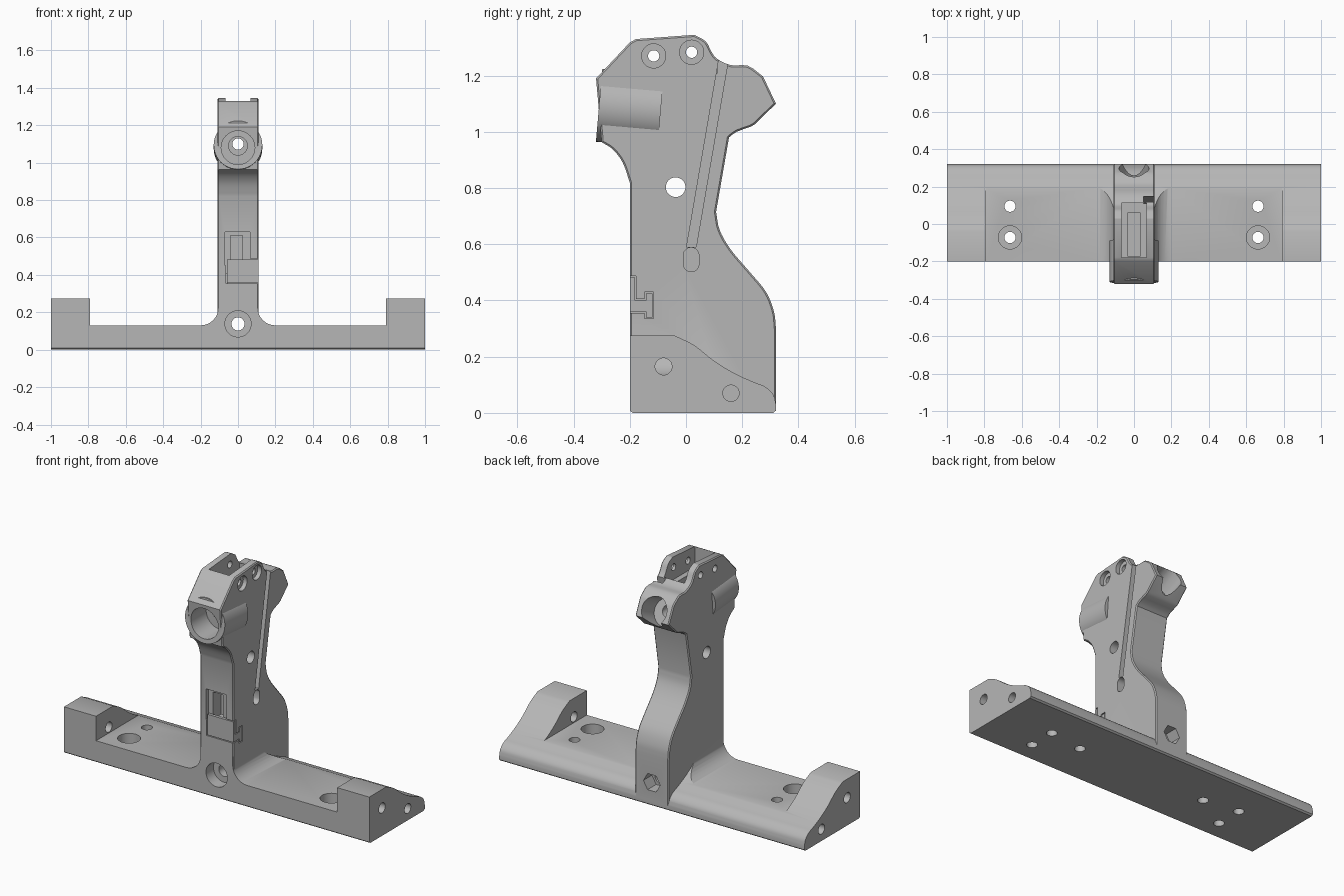
import bpy, bmesh, math
from mathutils import Matrix, Vector

cube = bpy.data.objects.get("Cube")
if cube:
    bpy.data.objects.remove(cube, do_unlink=True)

grey = bpy.data.materials.new("matte_grey")
grey.use_nodes = True
shade = (0.47, 0.47, 0.47, 1)
grey.diffuse_color = shade
grey.node_tree.nodes["Principled BSDF"].inputs["Base Color"].default_value = shade


def smooth(pts, steps=4):
    """Catmull-Rom curve through the given points."""
    p = [Vector(q) for q in pts]
    p = [2 * p[0] - p[1]] + p + [2 * p[-1] - p[-2]]
    out = []
    for a, b, c, d in zip(p, p[1:], p[2:], p[3:]):
        for i in range(steps):
            t = i / steps
            out.append((2 * b + (c - a) * t + (2 * a - 5 * b + 4 * c - d) * t * t
                        + (3 * b - a - 3 * c + d) * t ** 3) / 2)
    return [tuple(q) for q in out + [p[-2]]]


def circle(u, v, r, n=32):
    return [(u + r * math.cos(math.tau * i / n), v + r * math.sin(math.tau * i / n))
            for i in range(n)]


def rect(u0, u1, v0, v1):
    return [(u0, v0), (u1, v0), (u1, v1), (u0, v1)]


PLACE = {"x": lambda u, v, w: (w, u, v),
         "y": lambda u, v, w: (u, w, v),
         "z": lambda u, v, w: (u, v, w)}


def prism(name, pts, axis, lo, hi, rim=0):
    """Extrude a closed outline along an axis, with optional chamfered rims."""
    bm = bmesh.new()
    put = PLACE[axis]
    a, b = ([bm.verts.new(put(u, v, w)) for u, v in pts] for w in (lo, hi))
    caps = [bm.faces.new(a), bm.faces.new(b)]
    n = len(pts)
    for i in range(n):
        j = (i + 1) % n
        bm.faces.new((a[i], a[j], b[j], b[i]))
    bmesh.ops.recalc_face_normals(bm, faces=bm.faces)
    if rim:
        edges = list({e for f in caps for e in f.edges})
        bmesh.ops.bevel(bm, geom=edges, offset=rim, segments=1, affect='EDGES')
    me = bpy.data.meshes.new(name)
    bm.to_mesh(me)
    bm.free()
    me.materials.append(grey)
    ob = bpy.data.objects.new(name, me)
    bpy.context.collection.objects.link(ob)
    return ob


def combine(target, tool, op):
    mod = target.modifiers.new(op, 'BOOLEAN')
    mod.operation, mod.object, mod.solver = op, tool, 'EXACT'
    bpy.context.view_layer.objects.active = target
    bpy.ops.object.modifier_apply(modifier=mod.name)
    bpy.data.objects.remove(tool, do_unlink=True)


def cut(pts, axis, lo, hi):
    combine(body, prism("cutter", pts, axis, lo, hi), 'DIFFERENCE')


# Base bar with a swept back
slope = smooth([(-.04, .275), (.03, .24), (.1, .185), (.17, .142), (.24, .11),
                (.28, .094), (.31, .066), (.32, .03)])
body = prism("mount_body", [(-.2, .008), (-.2, .275)] + slope + [(.32, .008), (.31, 0), (-.19, 0)],
             "x", -1, 1)

# Pockets either side of the column, with filleted inner corners
for s in (-1, 1):
    R = .095
    fillet = [(s * (.2 - R * math.sin(t)), .13 + R - R * math.cos(t))
              for t in [math.pi / 2 * i / 8 for i in range(9)]]
    cut(fillet + [(s * .105, .5), (s * .79, .5), (s * .79, .13)], "y", -.5, .5)

# Column and head outline
outline = ([(-.2, .01)]
           + smooth([(-.2, .82), (-.225, .89), (-.26, .937), (-.3, .963)])
           + [(-.32, 1.19), (-.2, 1.318), (-.178, 1.33)]
           + smooth([(.03, 1.345), (.07, 1.322), (.09, 1.286), (.11, 1.26), (.16, 1.237),
                     (.22, 1.235), (.274, 1.197)], 3)
           + [(.32, 1.1), (.245, 1.027)]
           + smooth([(.23, 1.018), (.18, 1), (.153, .98)], 2)
           + smooth([(.107, .715), (.12, .65), (.16, .58), (.228, .5), (.285, .43),
                     (.313, .36), (.32, .3)])
           + [(.32, .01)])
combine(body, prism("column", outline, "x", -.11, .11, .006), 'UNION')

# Barrel bulge on the sides of the head
boss = prism("barrel", circle(0, 0, .13, 48), "y", -.22, 0)
boss.data.transform(Matrix.Translation((0, -.09, 1.075)) @ Matrix.Rotation(math.radians(-5), 4, 'X'))
combine(body, boss, 'UNION')

# Front bore, tilted rear bore and the passage between them
cut(circle(0, 1.08, .09), "y", -.5, -.17)
cut(circle(0, 1.09, .05), "y", -.2, -.06)
cut(circle(0, 1.1, .03), "y", -.1, .25)
rear = prism("cutter", circle(0, 0, .08), "y", -.13, .2)
rear.data.transform(Matrix.Translation((0, .297, 1.147)) @ Matrix.Rotation(math.radians(25), 4, 'X'))
combine(body, rear, 'DIFFERENCE')

# Slot between the ears with a narrower channel
cut(rect(-.067, .067, -.178, .112), "z", 1.21, 1.5)
cut(rect(-.035, .035, -.17, .06), "z", 1.18, 1.3)

# Ear pin holes and the column cross hole
for y, z in ((-.115, 1.27), (.02, 1.283)):
    cut(circle(y, z, .02), "x", -.3, .3)
    cut(circle(y, z, .043), "x", .085, .3)
cut(circle(-.037, .803, .035), "x", -.3, .3)

# Cable groove on one side, ending in a rounded pocket
cut([(.002, .59), (.036, .59), (.158, 1.3), (.124, 1.3)], "x", .05, .3)
pocket = [(.018 + .028 * math.cos(t), .545 + .015 * (1 if t < math.pi else -1) + .028 * math.sin(t))
          for t in [math.tau * (i + .5) / 24 for i in range(24)]]
cut(pocket, "x", .05, .3)

# Front window with a deeper inner recess
cut(rect(-.07, .065, .45, .63), "y", -.5, -.175)
cut(rect(-.04, .025, .45, .61), "y", -.5, -.1)


def key(g):
    """Stepped key section, shrunk by a clearance g."""
    return [(-.3 if g == 0 else -.2, .355 + g), (-.147 + g, .355 + g), (-.147 + g, .335 + g),
            (-.115 - g, .335 + g), (-.115 - g, .43 - g), (-.147 + g, .43 - g),
            (-.147 + g, .405 - g), (-.177 - g, .405 - g), (-.177 - g, .487 - g),
            (-.3 if g == 0 else -.2, .487 - g)]


# Key slot and its insert
cut(key(0), "x", -.065, .3)
insert = prism("latch_insert", key(.005), "x", -.06, .109)

# Bolt hole through the foot of the column
cut(circle(0, .138, .035), "y", -.5, .5)
cut(circle(0, .138, .07), "y", -.5, -.13)
cut(circle(0, .138, .055, 6), "y", .24, .5)

# Mounting holes in the base and end blocks
for s in (-1, 1):
    x = s * .663
    cut(circle(x, .095, .03), "z", -.1, .3)
    cut(circle(x, -.072, .03), "z", -.1, .3)
    cut(circle(x, -.072, .062), "z", .07, .25)
    cut(circle(s * .437, .063, .03), "z", -.1, .06)
    ends = sorted((s * .75, s * 1.1))
    cut(circle(-.08, .165, .03), "x", *ends)
    cut(circle(.16, .07, .029), "x", *ends)

for ob in (body, insert):
    bpy.ops.object.select_all(action='DESELECT')
    ob.select_set(True)
    bpy.context.view_layer.objects.active = ob
    bpy.ops.object.shade_smooth_by_angle(angle=math.radians(28))
